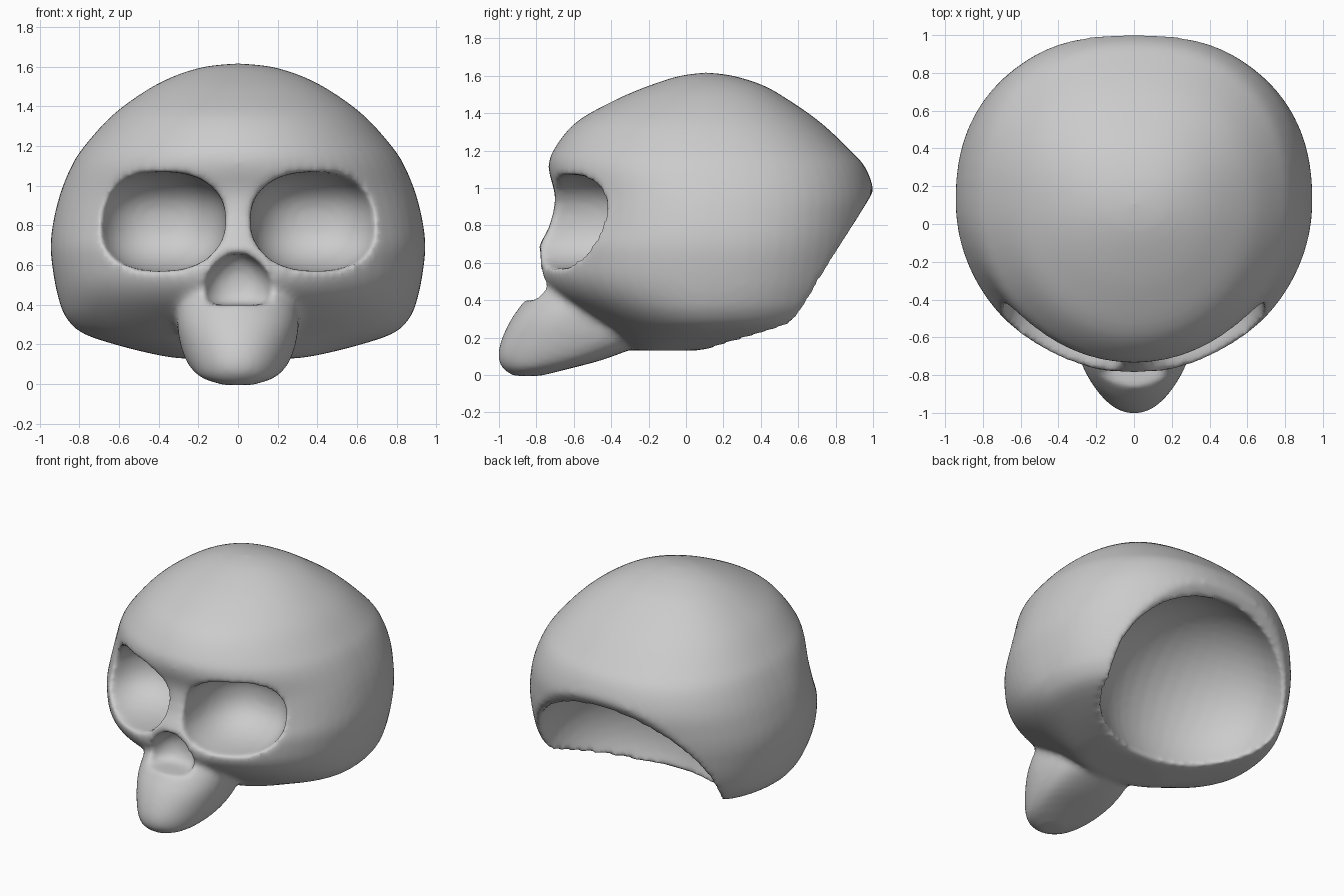
import bpy, bmesh, math
from mathutils import Matrix

if "Cube" in bpy.data.objects:
    bpy.data.objects.remove(bpy.data.objects["Cube"])


def power(v, e):
    return math.copysign(abs(v) ** e, v)


def make_object(name, bm):
    bmesh.ops.recalc_face_normals(bm, faces=bm.faces)
    mesh = bpy.data.meshes.new(name)
    bm.to_mesh(mesh)
    bm.free()
    obj = bpy.data.objects.new(name, mesh)
    bpy.context.collection.objects.link(obj)
    return obj


def refine(rows, steps=4):
    # Catmull-Rom interpolation between the given sections
    out = []
    for i in range(len(rows) - 1):
        a, b, c, d = (rows[max(i - 1, 0)], rows[i], rows[i + 1], rows[min(i + 2, len(rows) - 1)])
        for s in range(steps):
            t = s / steps
            out.append([0.5 * (2 * q + (r - p) * t + (2 * p - 5 * q + 4 * r - u) * t * t
                               + (3 * q - p - 3 * r + u) * t ** 3)
                        for p, q, r, u in zip(a, b, c, d)])
    return out + [list(rows[-1])]


def loft(name, rows, back=2.3, n=64):
    # each section: z, half width, front y, widest y, back y
    bm = bmesh.new()
    rings = []
    for z, w, yf, yc, yb in refine(rows):
        ring = []
        for i in range(n):
            a = math.tau * i / n
            c, s = math.cos(a), math.sin(a)
            e = 2 / back if s > 0 else 1
            depth = (yb - yc) if s > 0 else (yc - yf)
            ring.append(bm.verts.new((w * power(c, e), yc + depth * power(s, e), z)))
        rings.append(ring)
    for r0, r1 in zip(rings, rings[1:]):
        for i in range(n):
            j = (i + 1) % n
            bm.faces.new((r0[i], r0[j], r1[j], r1[i]))
    bm.faces.new(rings[0])
    bm.faces.new(rings[-1])
    return make_object(name, bm)


def ellipsoid(name, loc, radii, rot_x=0.0, square=1.0):
    bm = bmesh.new()
    bmesh.ops.create_uvsphere(bm, u_segments=40, v_segments=24, radius=1)
    for v in bm.verts:
        v.co = [power(k, square) for k in v.co]
    bm.transform(Matrix.Translation(loc) @ Matrix.Rotation(rot_x, 4, 'X') @ Matrix.Diagonal((*radii, 1)))
    return make_object(name, bm)


def boolean(target, tool, operation):
    m = target.modifiers.new(tool.name, 'BOOLEAN')
    m.operation, m.object, m.solver = operation, tool, 'EXACT'
    tool.hide_render = True
    tool.hide_viewport = True
    tool.display_type = 'WIRE'


# Braincase with cheeks
skull = loft("skull", [
    (0.13, 0.30, -0.27, -0.12, 0.05),
    (0.15, 0.42, -0.32, -0.05, 0.30),
    (0.20, 0.62, -0.38, 0.08, 0.60),
    (0.26, 0.79, -0.45, 0.12, 0.80),
    (0.34, 0.87, -0.58, 0.12, 0.88),
    (0.43, 0.905, -0.71, 0.12, 0.92),
    (0.52, 0.925, -0.78, 0.12, 0.95),
    (0.62, 0.94, -0.79, 0.12, 0.97),
    (0.70, 0.945, -0.78, 0.12, 0.985),
    (0.80, 0.935, -0.73, 0.12, 1.0),
    (0.95, 0.90, -0.70, 0.12, 1.01),
    (1.10, 0.84, -0.735, 0.12, 0.965),
    (1.20, 0.775, -0.71, 0.12, 0.88),
    (1.35, 0.64, -0.59, 0.11, 0.72),
    (1.47, 0.48, -0.38, 0.11, 0.55),
    (1.55, 0.33, -0.19, 0.11, 0.41),
    (1.60, 0.17, -0.03, 0.11, 0.25),
    (1.617, 0.01, 0.10, 0.11, 0.12)])

# Upper jaw
muzzle = loft("upper_jaw", [
    (-0.005, 0.07, -0.92, -0.86, -0.78),
    (0.03, 0.18, -0.975, -0.78, -0.64),
    (0.09, 0.245, -1.005, -0.65, -0.42),
    (0.18, 0.285, -0.99, -0.60, -0.22),
    (0.29, 0.305, -0.94, -0.60, -0.20),
    (0.39, 0.30, -0.87, -0.58, -0.20),
    (0.47, 0.27, -0.81, -0.55, -0.25),
    (0.56, 0.22, -0.79, -0.55, -0.30),
    (0.66, 0.15, -0.80, -0.55, -0.35),
    (0.74, 0.08, -0.75, -0.55, -0.40)])
boolean(skull, muzzle, 'UNION')

# Slanted cut across the lower back
tilt = -0.548
bm = bmesh.new()
bmesh.ops.create_cube(bm, size=2)
bm.transform(Matrix.Translation((0, 1.63, 0.09)) @ Matrix.Rotation(tilt, 4, 'X'))
boolean(skull, make_object("back_cutter", bm), 'DIFFERENCE')

# Hollow underneath the braincase
hollow = ellipsoid("hollow_cutter", (0, 0.62, 0.40), (0.69, 0.54, 0.61), tilt)
boolean(skull, hollow, 'DIFFERENCE')

# Eye sockets
for side, label in ((1, "right"), (-1, "left")):
    socket = ellipsoid(label + "_socket_cutter", (side * 0.385, -0.62, 0.82),
                       (0.325, 0.40, 0.25), 0, 0.85)
    boolean(skull, socket, 'DIFFERENCE')

# Nose opening
nose = loft("nose_cutter", [
    (0.40, 0.12, -1.0, -0.80, -0.68),
    (0.43, 0.165, -1.0, -0.80, -0.64),
    (0.52, 0.165, -1.0, -0.80, -0.62),
    (0.60, 0.12, -1.0, -0.80, -0.64),
    (0.655, 0.05, -1.0, -0.80, -0.69)], n=32)
boolean(skull, nose, 'DIFFERENCE')

# Blend all parts into one soft surface
remesh = skull.modifiers.new("blend", 'REMESH')
remesh.mode = 'VOXEL'
remesh.voxel_size = 0.021
remesh.use_smooth_shade = True
soften = skull.modifiers.new("soften", 'SMOOTH')
soften.factor = 0.5
soften.iterations = 8
